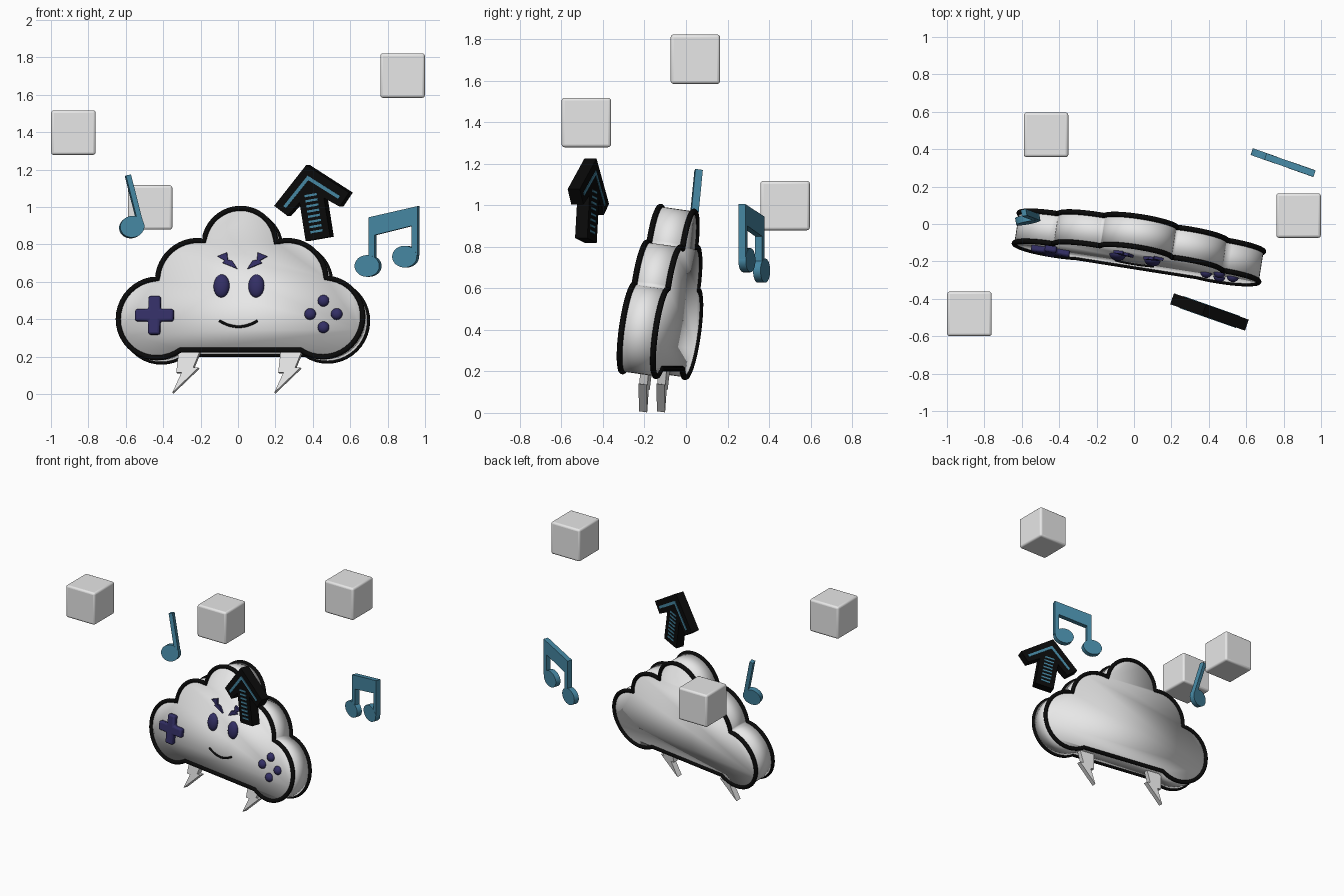
import bpy, bmesh
from math import radians, sin, cos, atan2, pi, hypot
from mathutils import Matrix, Vector

old = bpy.data.objects.get("Cube")
if old:
    bpy.data.objects.remove(old, do_unlink=True)


def material(name, r, g, b):
    m = bpy.data.materials.new(name)
    m.use_nodes = True
    m.diffuse_color = (r, g, b, 1)
    bsdf = next(n for n in m.node_tree.nodes if n.type == 'BSDF_PRINCIPLED')
    bsdf.inputs["Base Color"].default_value = (r, g, b, 1)
    bsdf.inputs["Roughness"].default_value = 0.6
    return m


WHITE = material("soft white", 0.8, 0.8, 0.8)
BLACK = material("ink black", 0.003, 0.003, 0.003)
PURPLE = material("deep purple", 0.033, 0.028, 0.13)
BLUE = material("teal blue", 0.06, 0.24, 0.36)


def frame(loc, yaw=0, lean=0, roll=0):
    turn = [Matrix.Rotation(radians(a), 4, ax) for a, ax in ((yaw, 'Z'), (lean, 'X'), (roll, 'Y'))]
    return Matrix.Translation(loc) @ turn[0] @ turn[1] @ turn[2]


def add(name, bm, mat, matrix, smooth="angle", bevel=0):
    bmesh.ops.recalc_face_normals(bm, faces=bm.faces)
    me = bpy.data.meshes.new(name)
    bm.to_mesh(me)
    bm.free()
    me.materials.append(mat)
    ob = bpy.data.objects.new(name, me)
    bpy.context.collection.objects.link(ob)
    ob.matrix_world = matrix
    if bevel:
        mod = ob.modifiers.new("rounded edges", 'BEVEL')
        mod.width, mod.segments = bevel, 3
    bpy.ops.object.select_all(action='DESELECT')
    ob.select_set(True)
    bpy.context.view_layer.objects.active = ob
    if smooth == "all":
        bpy.ops.object.shade_smooth()
    else:
        bpy.ops.object.shade_smooth_by_angle(angle=radians(35))
    return ob


def prism(name, pts, y0, y1, mat, matrix, **kw):
    """Upright outline in x and z, extruded from y0 to y1."""
    bm = bmesh.new()
    face = bm.faces.new([bm.verts.new((x, y0, z)) for x, z in pts])
    new = bmesh.ops.extrude_face_region(bm, geom=[face])["geom"]
    bmesh.ops.translate(bm, vec=(0, y1 - y0, 0),
                        verts=[v for v in new if isinstance(v, bmesh.types.BMVert)])
    return add(name, bm, mat, matrix, **kw)


def dome(name, x, z, size, mat, matrix):
    bm = bmesh.new()
    bmesh.ops.create_uvsphere(bm, u_segments=24, v_segments=14, radius=1)
    bmesh.ops.scale(bm, vec=size, verts=bm.verts)
    bmesh.ops.translate(bm, vec=(x, 0, z), verts=bm.verts)
    return add(name, bm, mat, matrix, smooth="all")


def tube(name, pts, radius, mat, matrix, closed):
    cu = bpy.data.curves.new(name, 'CURVE')
    cu.dimensions = '3D'
    cu.bevel_depth, cu.bevel_resolution, cu.use_fill_caps = radius, 3, True
    sp = cu.splines.new('POLY')
    sp.points.add(len(pts) - 1)
    for p, co in zip(sp.points, pts):
        p.co = (*co, 1)
    sp.use_cyclic_u = closed
    cu.materials.append(mat)
    ob = bpy.data.objects.new(name, cu)
    bpy.context.collection.objects.link(ob)
    ob.matrix_world = matrix
    bpy.ops.object.select_all(action='DESELECT')
    ob.select_set(True)
    bpy.context.view_layer.objects.active = ob
    bpy.ops.object.convert(target='MESH')
    bpy.ops.object.shade_smooth()


def ellipse(cx, cz, rx, rz, n=32):
    return [(cx + rx * cos(2 * pi * i / n), cz + rz * sin(2 * pi * i / n)) for i in range(n)]


def mirrored(half):
    """Close a right-hand outline with its reflection."""
    return half + [(-x, z) for x, z in reversed(half) if x > 0]


# Cloud body: a turned and tilted slab outlined by five lobes
CLOUD = frame((0, -0.205, 0.4), -9, -8)
DEPTH = 0.165


def face_point(x, z):
    w = (z - 0.4) / 0.99
    return (x - 0.0217 * w) / 0.988, w


def outer_meeting(c1, c2):
    """Intersection of two lobes on the outer side of the cloud."""
    (x1, z1, r1), (x2, z2, r2) = c1, c2
    dx, dz = x2 - x1, z2 - z1
    d = hypot(dx, dz)
    a = (d * d + r1 * r1 - r2 * r2) / (2 * d)
    h = (r1 * r1 - a * a) ** 0.5
    return x1 + (a * dx - h * dz) / d, z1 + (a * dz + h * dx) / d


lobes = [(*face_point(x, z), r) for x, z, r in (
    (-0.43, 0.405, 0.213), (-0.22, 0.61, 0.213), (0.01, 0.80, 0.195),
    (0.26, 0.61, 0.213), (0.457, 0.41, 0.213))]
base = face_point(0, 0.235)[1]


def base_meeting(lobe, side):
    x, z, r = lobe
    return x + side * (r * r - (base - z) ** 2) ** 0.5, base


joints = [base_meeting(lobes[0], 1)]
joints += [outer_meeting(a, b) for a, b in zip(lobes, lobes[1:])]
joints.append(base_meeting(lobes[-1], -1))
outline = []
for (cx, cz, r), p, q in zip(lobes, joints, joints[1:]):
    a0, a1 = atan2(p[1] - cz, p[0] - cx), atan2(q[1] - cz, q[0] - cx)
    if a1 >= a0:
        a1 -= 2 * pi
    arc = [a0 + (a1 - a0) * i / 24 for i in range(25)]
    outline += [(cx + r * cos(a), cz + r * sin(a)) for a in arc[(1 if outline else 0):]]
prism("cloud_body", outline, 0, DEPTH, WHITE, CLOUD, smooth="all")
for name, y in (("front_outline", 0), ("back_outline", DEPTH)):
    tube(name, [(x, y, z) for x, z in outline], 0.014, BLACK, CLOUD, True)

# Eyes, brows and mouth
for side, x in (("right", -0.088), ("left", 0.098)):
    dome(side + "_eye", *face_point(x, 0.578), (0.043, 0.03, 0.062), PURPLE, CLOUD)
bolt = [(-0.13, 0.735), (-0.08, 0.755), (-0.075, 0.715), (-0.052, 0.712),
        (-0.024, 0.668), (-0.102, 0.70), (-0.09, 0.712)]
prism("right_brow", [face_point(x + 0.022, z) for x, z in bolt], -0.015, 0.01, PURPLE, CLOUD)
prism("left_brow", [face_point(0.028 - x, z) for x, z in bolt], -0.015, 0.01, PURPLE, CLOUD)
smile = []
for i in range(17):
    t = i / 8 - 1
    x, z = face_point(0.003 + 0.102 * t, 0.36 + 0.032 * t * t)
    smile.append((x, -0.003, z))
tube("mouth", smile, 0.007, BLACK, CLOUD, False)

# Cross pad and four round buttons
px, pz = face_point(-0.445, 0.42)
a, b = 0.032, 0.104
cross = [(a, b), (a, a), (b, a), (b, -a), (a, -a), (a, -b)]
cross += [(-x, -z) for x, z in cross]
prism("cross_pad", [(px + x, pz + z) for x, z in cross], -0.032, 0.01, PURPLE, CLOUD, bevel=0.012)
for name, dx, dz in (("top", 0, 1), ("bottom", 0, -1), ("right", -1, 0), ("left", 1, 0)):
    x, z = face_point(0.457 + 0.071 * dx, 0.428 + 0.071 * dz)
    dome(name + "_button", x, z, (0.031, 0.026, 0.031), PURPLE, CLOUD)

# Lightning legs
leg = [(-0.325, 0.26), (-0.205, 0.26), (-0.25, 0.15), (-0.222, 0.15),
       (-0.361, 0.017), (-0.312, 0.125), (-0.34, 0.125)]
for name, shift in (("right_leg", 0), ("left_leg", 0.545)):
    prism(name, [face_point(x + shift, z) for x, z in leg], 0.064, 0.104, WHITE, CLOUD)

# Floating rounded cubes
for i, loc in enumerate(((-0.88, -0.48, 1.398), (0.88, 0.045, 1.703), (-0.47, 0.477, 0.998))):
    bm = bmesh.new()
    bmesh.ops.create_cube(bm, size=0.238)
    add("floating_cube_%d" % (i + 1), bm, WHITE, Matrix.Translation(loc), bevel=0.014)

# Arrow: black slab with blue inlays on both faces
ARROW = frame((0.437, -0.482, 0.83), -19.4, 0, -9.5)
prism("arrow", mirrored([(0.07, 0), (0.07, 0.21), (0.15, 0.15), (0.215, 0.215), (0, 0.40)]),
      -0.031, 0.031, BLACK, ARROW)
prism("arrow_chevron", [(0, 0.318), (0.15, 0.192), (0.163, 0.205), (0, 0.343),
                        (-0.163, 0.205), (-0.15, 0.192)], -0.034, 0.034, BLUE, ARROW)
for i in range(8):
    z = 0.035 + 0.028 * i
    prism("arrow_stripe_%d" % (i + 1), [(-0.035, z), (0.035, z), (0.035, z + 0.012), (-0.035, z + 0.012)],
          -0.034, 0.034, BLUE, ARROW)

# Single note
NOTE = frame((-0.568, 0.025, 0.893), 10, -8, -13)
prism("note_head", ellipse(0, 0, 0.066, 0.058), -0.019, 0.019, BLUE, NOTE)
prism("note_stem", [(0.035, 0), (0.063, 0), (0.063, 0.275), (0.035, 0.275)], -0.018, 0.018, BLUE, NOTE)

# Paired notes joined by a beam
PAIR = frame((0.8, 0.327, 0), -19.4)
for name, x, z in (("first", -0.111, 0.685), ("second", 0.102, 0.735)):
    prism(name + "_pair_head", ellipse(x, z, 0.07, 0.058), -0.019, 0.019, BLUE, PAIR)
prism("pair_beam_and_stems", [(-0.103, 0.945), (-0.103, 0.69), (-0.069, 0.69), (-0.069, 0.85),
                              (0.143, 0.9), (0.143, 0.74), (0.175, 0.74), (0.175, 1.005)],
      -0.018, 0.018, BLUE, PAIR)
